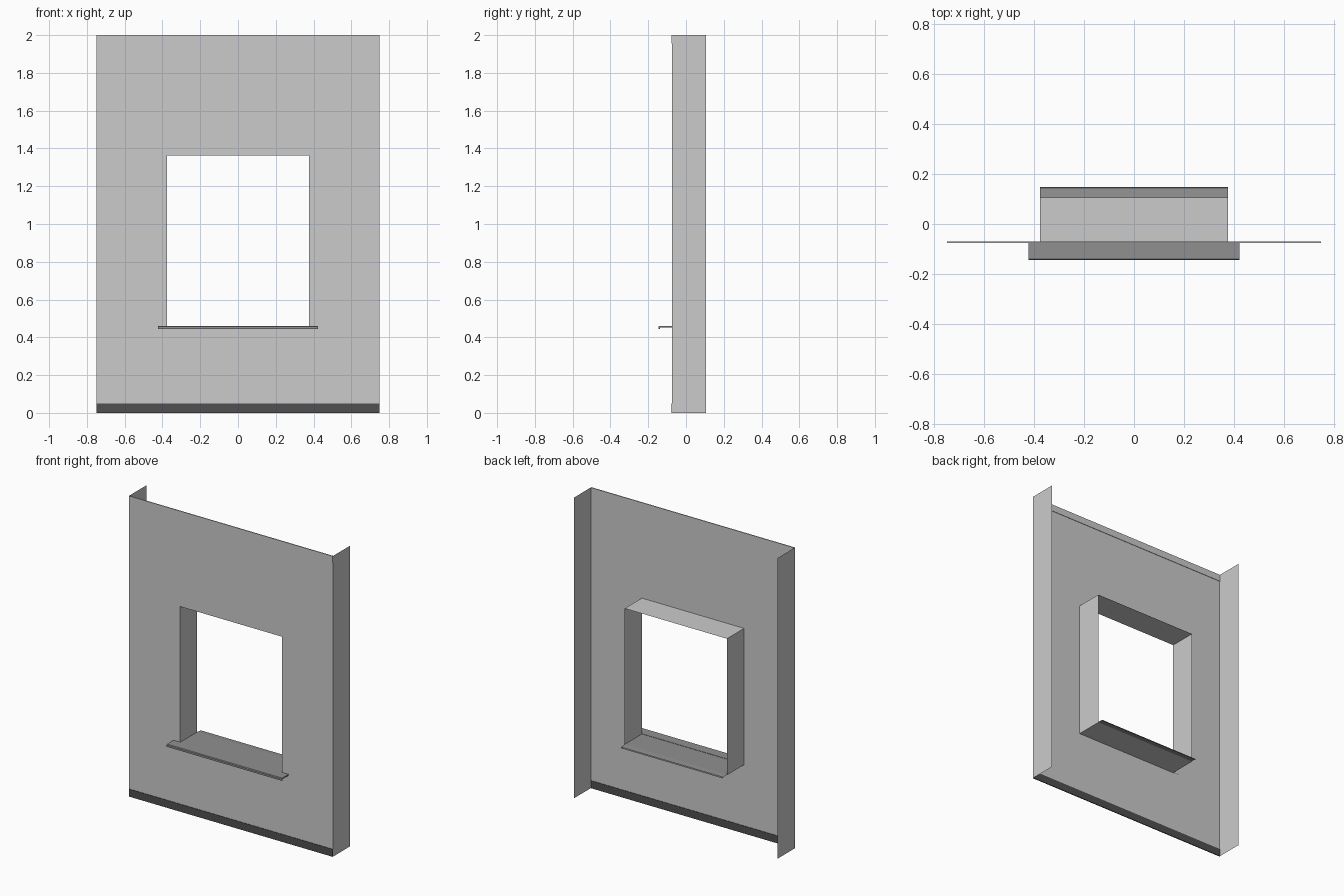
import bpy, bmesh

if "Cube" in bpy.data.objects:
    bpy.data.objects.remove(bpy.data.objects["Cube"])

FRONT, BACK = -0.073, 0.107      # wall face and rear edge of the returns
HW, HO = 0.75, 0.376             # half widths of wall and opening
Z0, Z1 = 0.455, 1.363            # opening bottom and top


def paint(ob, name, v):
    m = bpy.data.materials.get(name) or bpy.data.materials.new(name)
    m.diffuse_color = (v, v, v, 1)
    m.use_nodes = True
    m.node_tree.nodes["Principled BSDF"].inputs["Base Color"].default_value = m.diffuse_color
    ob.data.materials.append(m)


def make(name, quads):
    bm = bmesh.new()
    for q in quads:
        bm.faces.new([bm.verts.new(p) for p in q])
    bmesh.ops.remove_doubles(bm, verts=bm.verts, dist=1e-5)
    me = bpy.data.meshes.new(name)
    bm.to_mesh(me)
    bm.free()
    ob = bpy.data.objects.new(name, me)
    bpy.context.collection.objects.link(ob)
    return ob


def box(name, x, y0, y1, z0, z1):
    bm = bmesh.new()
    bmesh.ops.create_cube(bm, size=1)
    for v in bm.verts:
        v.co = (v.co.x * 2 * x, y0 + (v.co.y + .5) * (y1 - y0), z0 + (v.co.z + .5) * (z1 - z0))
    me = bpy.data.meshes.new(name)
    bm.to_mesh(me)
    bm.free()
    ob = bpy.data.objects.new(name, me)
    bpy.context.collection.objects.link(ob)
    return ob


# Wall sheet: 3 x 3 cells with the middle one left open
xs, zs = (-HW, -HO, HO, HW), (0, Z0, Z1, 2)
make("wall_sheet", [[(xs[i], FRONT, zs[j]), (xs[i + 1], FRONT, zs[j]),
                     (xs[i + 1], FRONT, zs[j + 1]), (xs[i], FRONT, zs[j + 1])]
                    for i in range(3) for j in range(3) if (i, j) != (1, 1)])

# Side returns of the wall
for s, side in ((-1, "left"), (1, "right")):
    q = [(s * HW, FRONT, 0), (s * HW, BACK, 0), (s * HW, BACK, 2), (s * HW, FRONT, 2)]
    make(side + "_return", [q if s > 0 else q[::-1]])

# Window reveal: four sheets running back from the opening
ring = [(-HO, Z0), (-HO, Z1), (HO, Z1), (HO, Z0)]
make("window_reveal", [[(a[0], FRONT, a[1]), (a[0], BACK, a[1]), (b[0], BACK, b[1]), (b[0], FRONT, b[1])]
                       for a, b in zip(ring, ring[1:] + ring[:1])])

# Top and bottom edge strips wrapping the sheet
paint(box("top_strip", HW, FRONT - .003, FRONT + .003, 1.955, 2), "mid_grey", 0.55)
paint(box("bottom_strip", HW, FRONT - .003, FRONT + .003, 0, .05), "dark_grey", 0.08)

# Outer sill: hooked drip profile extruded across the width
prof = [(FRONT, .461), (-.14, .461), (-.145, .457), (-.145, .445), (-.138, .445), (-.138, .453), (FRONT, .453)]
w = 0.424
n = len(prof)
faces = [[(w, y, z) for y, z in prof[::-1]], [(-w, y, z) for y, z in prof]]
for k in range(n):
    a, b = prof[k], prof[(k + 1) % n]
    faces.append([(-w, *b), (-w, *a), (w, *a), (w, *b)])
sill = make("outer_sill", faces)
bm = bmesh.new()
bm.from_mesh(sill.data)
bmesh.ops.recalc_face_normals(bm, faces=bm.faces)
bm.to_mesh(sill.data)
bm.free()
paint(sill, "sill_grey", 0.28)

# Inner sill sheet with its rear edge tipped down
prof = [(FRONT, .459), (BACK, .459), (.145, .456), (.148, .449)]
paint(make("inner_sill", [[(-HO, *a), (HO, *a), (HO, *b), (-HO, *b)]
                          for a, b in zip(prof, prof[1:])]), "sill_grey", 0.28)
